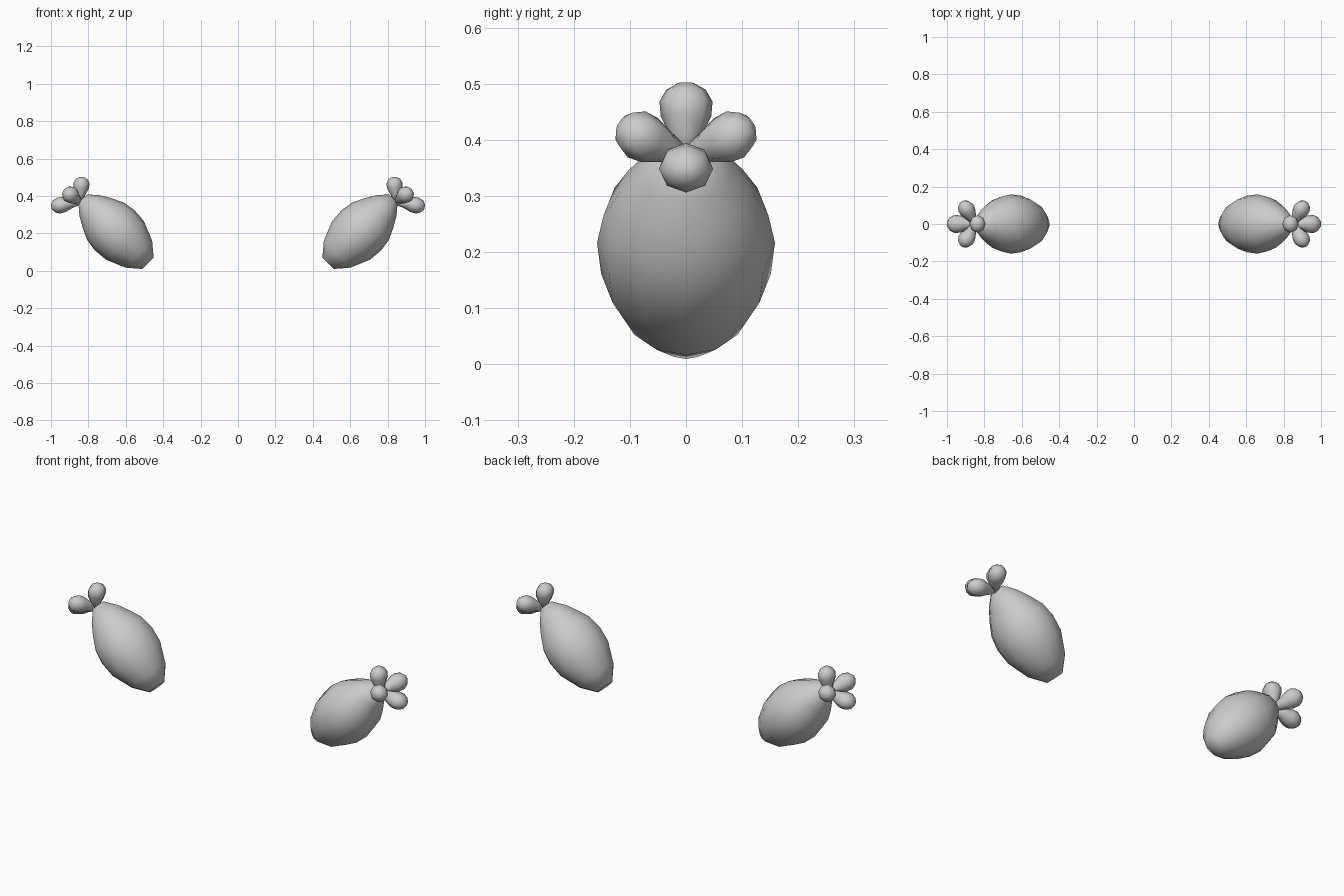
import bpy, bmesh, math
from mathutils import Vector

if "Cube" in bpy.data.objects:
    bpy.data.objects.remove(bpy.data.objects["Cube"])


def lathe(name, start, end, profile, sides, width=1.0, across=Vector((0, 1, 0))):
    """Closed spun shape along start-end; profile is (fraction, radius)."""
    start, end = Vector(start), Vector(end)
    axis = end - start
    normal = axis.cross(across).normalized()
    wide = normal.cross(axis).normalized()
    bm = bmesh.new()
    rings = []
    for t, r in profile:
        ring = []
        for i in range(sides):
            a = 2 * math.pi * i / sides
            p = start + axis * t + normal * (r * math.cos(a)) + wide * (r * width * math.sin(a))
            ring.append(bm.verts.new(p))
        rings.append(ring)
    for lo, hi in zip(rings, rings[1:]):
        for i in range(sides):
            j = (i + 1) % sides
            bm.faces.new((lo[i], lo[j], hi[j], hi[i]))
    bm.faces.new(rings[0][::-1])
    bm.faces.new(rings[-1])
    bmesh.ops.recalc_face_normals(bm, faces=bm.faces)
    for f in bm.faces:
        f.smooth = True
    mesh = bpy.data.meshes.new(name)
    bm.to_mesh(mesh)
    bm.free()
    obj = bpy.data.objects.new(name, mesh)
    bpy.context.collection.objects.link(obj)
    # matching part on the other side
    mirror = obj.modifiers.new("mirror", 'MIRROR')
    mirror.use_axis[0] = True
    return obj


# plump tilted body
body_profile = [(0, .043), (.14, .101), (.35, .144), (.51, .151),
                (.65, .140), (.77, .112), (.89, .078), (1, .032)]
lathe("body", (.481, 0, .04), (.831, 0, .386), body_profile, 12, 1.05)

# four rounded petals spreading from the upper end
petal_profile = [(0, .018), (.3, .027), (.55, .041), (.75, .043), (.91, .032), (1, .013)]
root = (.848, 0, .37)
lathe("upper_petal", root, (.832, 0, .501), petal_profile, 8, 1.1)
lathe("lower_petal", root, (.998, 0, .341), petal_profile, 8, 1.12)
for label, s in (("front", -1), ("back", 1)):
    lathe(label + "_petal", root, (.918, s * .117, .423), petal_profile, 8, 1.05,
          Vector((1, 0, -1)))
